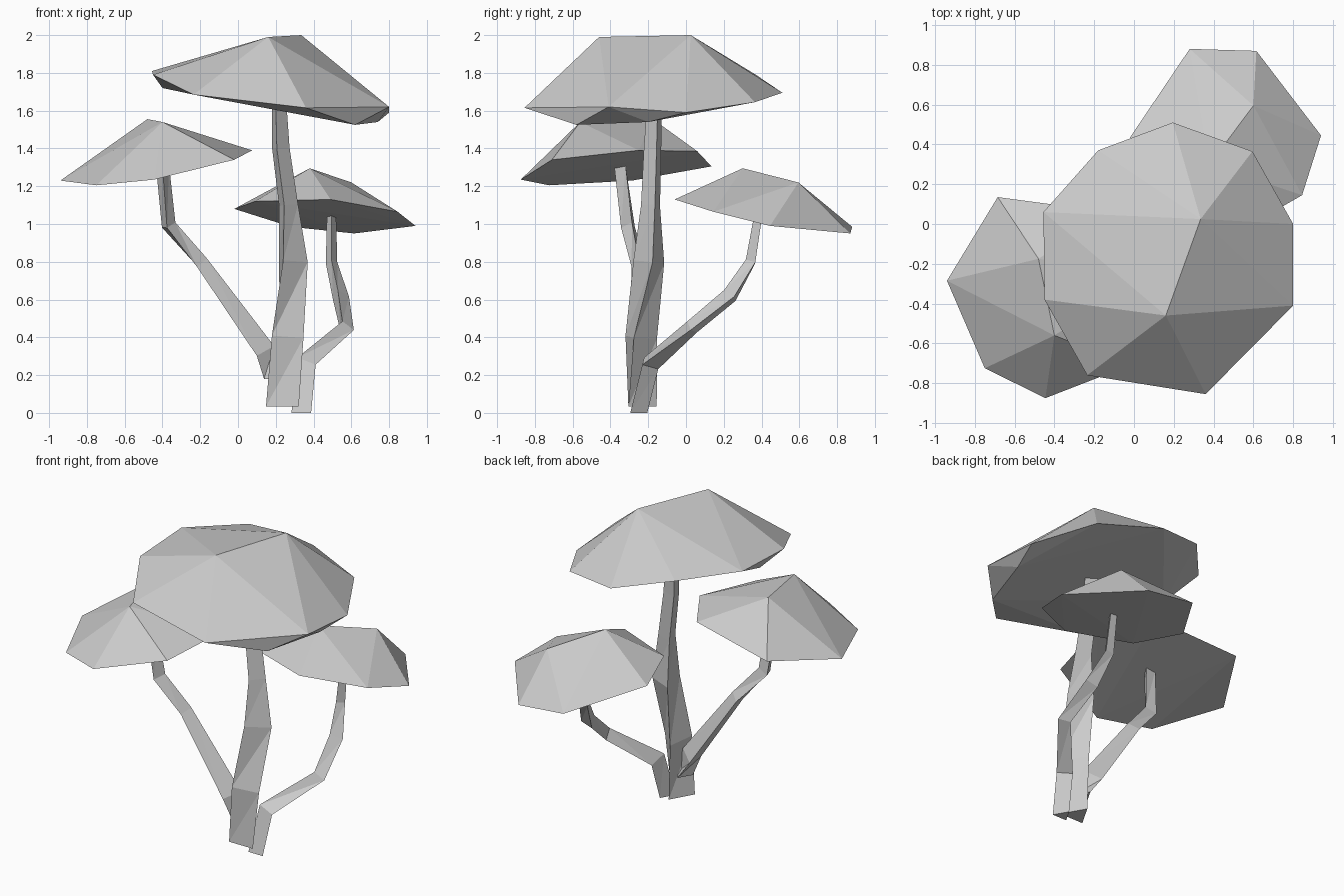
import bpy, bmesh
from math import cos, sin, radians
from mathutils import Vector

cube = bpy.data.objects.get("Cube")
if cube:
    bpy.data.objects.remove(cube)

grey = bpy.data.materials.new("plain_grey")
grey.use_nodes = True
colour = (0.6, 0.6, 0.6, 1)
grey.diffuse_color = colour
grey.node_tree.nodes["Principled BSDF"].inputs["Base Color"].default_value = colour


def finish(name, bm):
    bmesh.ops.recalc_face_normals(bm, faces=bm.faces[:])
    mesh = bpy.data.meshes.new(name)
    bm.to_mesh(mesh)
    bm.free()
    mesh.materials.append(grey)
    obj = bpy.data.objects.new(name, mesh)
    bpy.context.collection.objects.link(obj)
    return obj


def cap(name, crown, rim):
    """Faceted cap: skin stretched over a few crown points and a rim."""
    bm = bmesh.new()
    verts = [bm.verts.new(p) for p in crown + rim]
    bmesh.ops.convex_hull(bm, input=verts)
    return finish(name, bm)


def stem(name, path, sides=3):
    """Tapered three-sided tube; path entries are (x, y, z, radius, turn)."""
    bm = bmesh.new()
    pts = [Vector(p[:3]) for p in path]
    rings = []
    for i, (point, (*_, radius, turn)) in enumerate(zip(pts, path)):
        ahead = pts[min(i + 1, len(pts) - 1)] - point
        behind = point - pts[max(i - 1, 0)]
        along = ahead.normalized() + behind.normalized()
        if i == 0:
            along = Vector((0, 0, 1))
        tilt = Vector((0, 0, 1)).rotation_difference(along)
        ring = []
        for k in range(sides):
            a = radians(turn + 360 * k / sides)
            ring.append(bm.verts.new(point + tilt @ Vector((radius * cos(a), radius * sin(a), 0))))
        rings.append(ring)
    for low, high in zip(rings, rings[1:]):
        for k in range(sides):
            n = (k + 1) % sides
            bm.faces.new((low[k], low[n], high[n]))
            bm.faces.new((low[k], high[n], high[k]))
    bm.faces.new(rings[0][::-1])
    bm.faces.new(rings[-1])
    return finish(name, bm)


# Caps
cap("tall_cap",
    [(.335, .025, 2.0), (.16, -.46, 1.99)],
    [(-.455, .06, 1.81), (-.18, .37, 1.79), (.195, .51, 1.695),
     (.595, .365, 1.645), (.8, 0, 1.59), (.8, -.41, 1.62),
     (.36, -.855, 1.615), (-.235, -.76, 1.685), (-.45, -.38, 1.79),
     (.62, -.58, 1.525), (.74, -.2, 1.54), (-.4, -.2, 1.72)])
cap("right_cap",
    [(-.48, -.175, 1.555), (-.4, -.56, 1.54)],
    [(-.94, -.285, 1.23), (-.75, -.725, 1.205), (-.445, -.875, 1.235),
     (-.02, -.71, 1.34), (.075, -.25, 1.39), (-.12, .06, 1.385),
     (-.685, .135, 1.305)])
cap("left_cap",
    [(.38, .3, 1.295), (.6, .595, 1.22)],
    [(.28, .88, .985), (.615, .87, .95), (.94, .445, .99),
     (.845, .145, 1.065), (.49, -.06, 1.13), (.09, .1, 1.12),
     (-.02, .435, 1.08)])

# Stems
stem("tall_stem",
     [(.235, -.255, .035, .1, -30), (.25, -.25, .4, .1, -15), (.275, -.19, .8, .095, 8),
      (.26, -.18, 1.1, .06, 15), (.22, -.17, 1.4, .055, 15), (.21, -.16, 1.68, .045, 15)])
stem("right_stem",
     [(.19, -.24, .18, .06, -30), (.13, -.24, .32, .07, 0), (-.2, -.25, .79, .045, 0),
      (-.37, -.3, .99, .045, 20), (-.4, -.34, 1.31, .04, 30)])
stem("left_stem",
     [(.335, -.265, .0, .06, -30), (.36, -.2, .26, .06, -30), (.57, .03, .45, .045, 0),
      (.54, .24, .62, .05, 20), (.495, .35, .8, .035, 30), (.495, .39, 1.05, .028, 30)])
